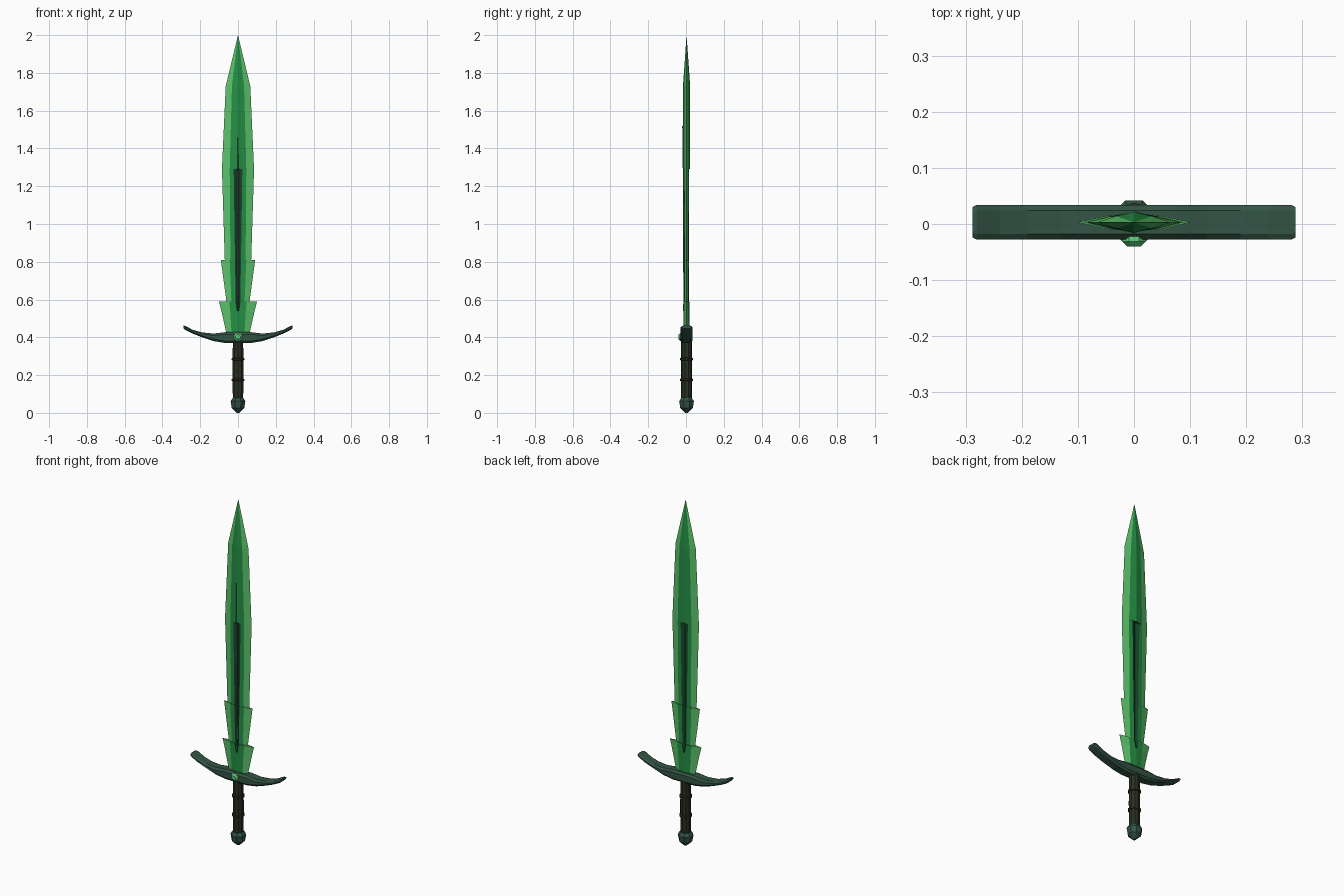
import bpy, bmesh, math

if "Cube" in bpy.data.objects:
    bpy.data.objects.remove(bpy.data.objects["Cube"])

DY = 0.003  # the sword sits slightly behind centre, the gem in front


def mat(name, rgb):
    m = bpy.data.materials.new(name)
    lin = [((c + 0.055) / 1.055) ** 2.4 for c in rgb]
    m.diffuse_color = (*lin, 1)
    m.use_nodes = True
    m.node_tree.nodes["Principled BSDF"].inputs["Base Color"].default_value = m.diffuse_color
    return m


EDGE = mat("edge_green", (0.36, 0.76, 0.42))
CORE = mat("core_green", (0.14, 0.56, 0.27))
GROOVE = mat("groove_green", (0.08, 0.27, 0.15))
METAL = mat("dark_metal", (0.20, 0.33, 0.27))
GRIP = mat("grip_wrap", (0.16, 0.19, 0.13))
STEEL = mat("spike_grey", (0.34, 0.38, 0.36))
GEM = mat("gem_green", (0.36, 0.80, 0.48))


def loft(name, rings, mats, pick=None):
    """Skin a list of equal-length rings and cap both ends."""
    bm = bmesh.new()
    vr = [[bm.verts.new(p) for p in r] for r in rings]
    n = len(vr[0])
    for k in range(len(vr) - 1):
        for i in range(n):
            j = (i + 1) % n
            f = bm.faces.new((vr[k][i], vr[k][j], vr[k + 1][j], vr[k + 1][i]))
            f.material_index = pick(k, i) if pick else 0
    bm.faces.new(vr[0][::-1])
    bm.faces.new(vr[-1])
    bmesh.ops.remove_doubles(bm, verts=bm.verts, dist=0.0002)
    bmesh.ops.recalc_face_normals(bm, faces=bm.faces)
    me = bpy.data.meshes.new(name)
    bm.to_mesh(me)
    bm.free()
    for m in mats:
        me.materials.append(m)
    ob = bpy.data.objects.new(name, me)
    bpy.context.collection.objects.link(ob)
    return ob


def turned(name, profile, sides, m):
    """Lathe (radius, z) pairs around the sword axis."""
    rings = [[(r * math.cos(2 * math.pi * (i + 0.5) / sides),
               r * math.sin(2 * math.pi * (i + 0.5) / sides) + DY, z)
              for i in range(sides)] for r, z in profile]
    return loft(name, rings, [m])


# blade: z, edge half-width, core half-width/depth, groove half-width/depth, centre depth
stations = [
    (0.42, 0.061, 0.034, 0.011, 0.006, 0.014, 0.015),
    (0.54, 0.088, 0.041, 0.012, 0.004, 0.015, 0.016),
    (0.59, 0.101, 0.046, 0.012, 0.012, 0.015, 0.005),
    (0.59, 0.061, 0.035, 0.009, 0.012, 0.012, 0.005),
    (0.81, 0.091, 0.044, 0.011, 0.016, 0.013, 0.005),
    (0.81, 0.070, 0.040, 0.009, 0.016, 0.012, 0.005),
    (1.29, 0.085, 0.044, 0.010, 0.023, 0.013, 0.005),
    (1.29, 0.085, 0.044, 0.010, 0.023, 0.014, 0.018),
    (1.73, 0.065, 0.032, 0.011, 0.015, 0.015, 0.019),
    (2.00, 0.0, 0.0, 0.0, 0.0, 0.0, 0.0),
]


def blade_ring(z, w, wi, ti, wg, tg, tc):
    half = [(w, 0), (wi, ti), (wg, tg), (0, tc), (-wg, tg), (-wi, ti)]
    return [(x, y + DY, z) for x, y in half] + [(-x, -y + DY, z) for x, y in half]


def blade_pick(k, i):
    i %= 6
    if i in (0, 5):
        return 0
    return 2 if i in (2, 3) and 1 <= k <= 6 else 1


loft("blade", [blade_ring(*s) for s in stations], [EDGE, CORE, GROOVE], blade_pick)

# thin spike lying in the front groove
loft("groove_spike",
     [[(w, y, z), (0, y + 0.006, z), (-w, y, z), (0, y - 0.005, z)]
      for z, w, y in ((0.54, 0.001, -0.010), (0.62, 0.005, -0.009),
                      (1.28, 0.004, -0.012), (1.52, 0.0005, -0.015))], [STEEL])

# curved crossguard: x, bottom z, top z
half = [(0.07, 0.370, 0.427), (0.13, 0.380, 0.420), (0.19, 0.400, 0.426),
        (0.24, 0.420, 0.440), (0.28, 0.440, 0.461), (0.288, 0.447, 0.462)]
guard = [(-x, b, t) for x, b, t in reversed(half)] + half


def guard_ring(x, b, t):
    d = 0.031 if abs(x) < 0.285 else 0.027
    c = min(0.011, (t - b) * 0.3)
    sec = [(-d, b + c), (-d + 0.010, b), (d - 0.010, b), (d, b + c),
           (d, t - c), (d - 0.010, t), (-d + 0.010, t), (-d, t - c)]
    return [(x, y + DY, z) for y, z in sec]


loft("crossguard", [guard_ring(*g) for g in guard], [METAL])

# grip, binding rings and pommel
turned("grip", [(0.029, 0.07), (0.030, 0.22), (0.029, 0.38)], 10, GRIP)
for k, z in enumerate((0.175, 0.285)):
    turned(f"grip_ring_{k + 1}", [(0.028, z - 0.008), (0.035, z - 0.004),
                                  (0.035, z + 0.004), (0.028, z + 0.008)], 10, GRIP)
turned("pommel", [(0.008, 0.0), (0.036, 0.026), (0.042, 0.062),
                  (0.030, 0.080), (0.020, 0.083)], 8, METAL)

# faceted gem on the front of the guard
loft("guard_gem",
     [[(r * math.cos(math.pi * (i + 0.5) / 4), y, 0.402 + r * math.sin(math.pi * (i + 0.5) / 4))
       for i in range(8)] for r, y in ((0.022, -0.022), (0.023, -0.031), (0.013, -0.040))], [GEM])
